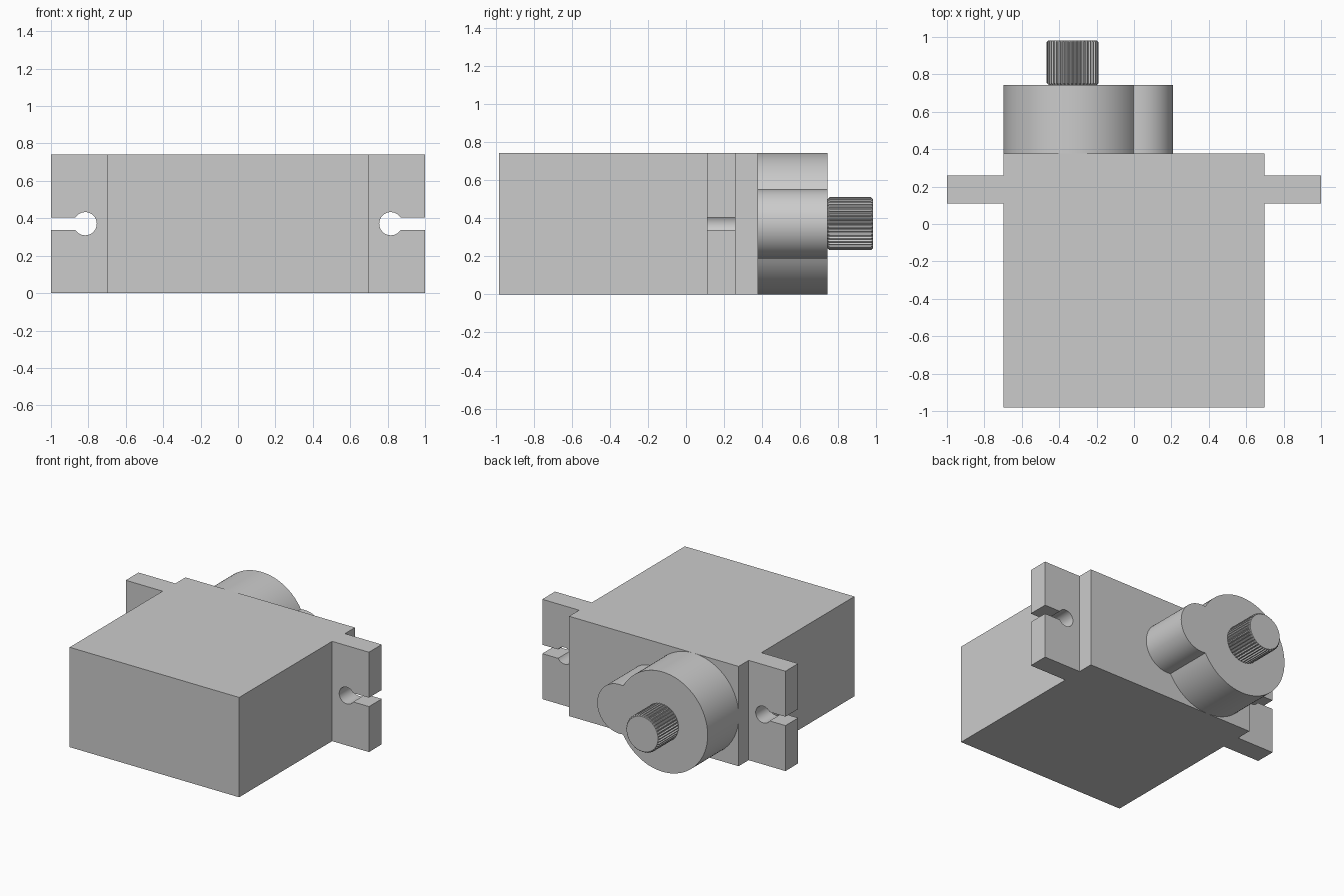
import bpy, bmesh
from math import sin, cos, pi, asin, acos, radians

cube = bpy.data.objects.get("Cube")
if cube:
    bpy.data.objects.remove(cube, do_unlink=True)

grey = bpy.data.materials.new("plain_grey")
grey.use_nodes = True
colour = (0.6, 0.6, 0.6, 1)
grey.diffuse_color = colour
grey.node_tree.nodes["Principled BSDF"].inputs["Base Color"].default_value = colour

HEIGHT = 0.742
MID = HEIGHT / 2
SHAFT_X = -0.328


def arc(cx, cz, r, start, end, steps):
    """Points on an arc in the xz plane."""
    angles = [start + (end - start) * i / steps for i in range(steps + 1)]
    return [(cx + r * cos(a), cz + r * sin(a)) for a in angles]


def loft(name, rings, smooth=False):
    """Solid from matching xz outlines, each given with its y position."""
    bm = bmesh.new()
    loops = [[bm.verts.new((x, y, z)) for x, z in pts] for y, pts in rings]
    n = len(loops[0])
    for a, b in zip(loops, loops[1:]):
        for i in range(n):
            j = (i + 1) % n
            bm.faces.new((a[i], a[j], b[j], b[i]))
    bm.faces.new(loops[0])
    bm.faces.new(loops[-1])
    bmesh.ops.recalc_face_normals(bm, faces=bm.faces)
    mesh = bpy.data.meshes.new(name)
    bm.to_mesh(mesh)
    bm.free()
    mesh.materials.append(grey)
    obj = bpy.data.objects.new(name, mesh)
    bpy.context.collection.objects.link(obj)
    if smooth:
        bpy.ops.object.select_all(action='DESELECT')
        obj.select_set(True)
        bpy.context.view_layer.objects.active = obj
        bpy.ops.object.shade_smooth_by_angle(angle=radians(30))
    return obj


def extrude(name, outline, y0, y1, smooth=False):
    return loft(name, [(y0, outline), (y1, outline)], smooth)


# Main case
W = 0.697
extrude("case", [(-W, 0), (W, 0), (W, HEIGHT), (-W, HEIGHT)], -0.982, 0.378)

# Mounting ears with keyhole slots
hole_r, slot = 0.062, 0.033
open_angle = asin(slot / hole_r)
ear = [(W, 0), (1, 0), (1, MID - slot)]
ear += arc(0.817, MID, hole_r, 2 * pi - open_angle, open_angle, 32)
ear += [(1, MID + slot), (1, HEIGHT), (W, HEIGHT)]
for side, label in ((1, "left"), (-1, "right")):
    extrude(label + "_mounting_ear", [(side * x, z) for x, z in ear], 0.11, 0.26, True)

# Gear housing: a large and a small round joined in one outline
big_r, small_r, small_x = MID, 0.183, 0.026
d = small_x - SHAFT_X
along = (d * d + big_r ** 2 - small_r ** 2) / (2 * d)
big_a = acos(along / big_r)
small_a = acos((along - d) / small_r)
housing = arc(SHAFT_X, MID, big_r, big_a, 2 * pi - big_a, 80)
housing += arc(small_x, MID, small_r, -small_a, small_a, 40)[1:-1]
extrude("gear_housing", housing, 0.378, 0.744, True)

# Splined output shaft with chamfered ends
TEETH, tip, root = 40, 0.139, 0.129


def spline(limit):
    pts = []
    for i in range(TEETH * 4):
        r = min(limit, tip if i % 4 < 2 else root)
        a = 2 * pi * i / (TEETH * 4)
        pts.append((SHAFT_X + r * cos(a), MID + r * sin(a)))
    return pts


loft("output_shaft", [(0.744, spline(root)), (0.754, spline(tip)),
                      (0.972, spline(tip)), (0.982, spline(root))])
